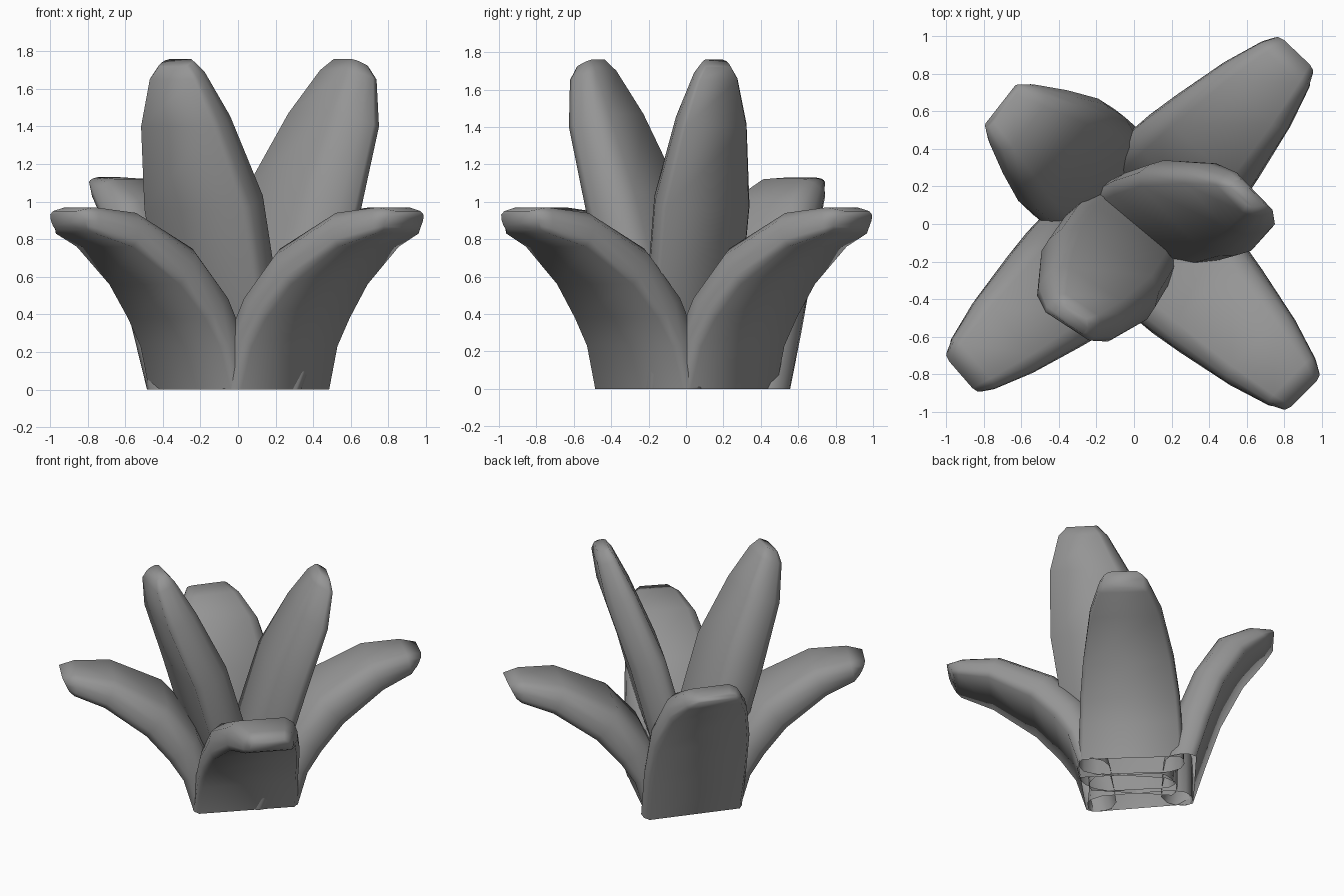
import bpy, bmesh, math
from mathutils import Vector

cube = bpy.data.objects.get("Cube")
if cube:
    bpy.data.objects.remove(cube, do_unlink=True)

# One flat grey for the whole plant
GREY = (0.3, 0.3, 0.3, 1)
grey = bpy.data.materials.new("leaf grey")
grey.use_nodes = True
grey.diffuse_color = GREY
grey.node_tree.nodes["Principled BSDF"].inputs["Base Color"].default_value = GREY

# Leaf cross-section: (across the width, from outer face 0 to inner crest 1)
SECTION = [(-.46, 0), (.46, 0), (.5, .2), (.5, .5), (.46, .8), (.34, 1),
           (-.34, 1), (-.46, .8), (-.5, .5), (-.5, .2)]

# Profiles, base to tip: outer radius, outer z, inner radius, inner z, width
SPREADING = [(.35, 0, .14, 0, .72), (.42, .23, .21, .3, .70),
             (.52, .38, .31, .51, .68), (.68, .56, .52, .75, .62),
             (.97, .76, .89, .94, .49), (1.18, .83, 1.15, .97, .35),
             (1.21, .85, 1.26, .95, .28)]
RISING = [(.42, 0, .2, 0, .70), (.51, .3, .28, .38, .71),
          (.61, .6, .41, .72, .69), (.76, .88, .58, 1.01, .56),
          (.9, 1.03, .77, 1.12, .4), (.96, 1.10, .93, 1.13, .28)]
UPRIGHT = [(.13, 0, -.1, 0, .6), (.3, .48, .03, .55, .66),
           (.44, .96, .18, 1.05, .67), (.6, 1.4, .38, 1.47, .49),
           (.65, 1.65, .51, 1.7, .3), (.64, 1.72, .56, 1.76, .19)]


def leaf(name, profile, azimuth, reach=1.0, offset=(0, 0), turn=0):
    """Loft the section along a profile leaning to the azimuth; turn rolls its width."""
    a, b = math.radians(azimuth), math.radians(azimuth + turn)
    outward = Vector((math.cos(a), math.sin(a), 0))
    across = Vector((-math.sin(b), math.cos(b), 0))
    origin = Vector((*offset, 0))
    bm = bmesh.new()
    rings = []
    for r_out, z_out, r_in, z_in, width in profile:
        outer = outward * r_out * reach + Vector((0, 0, z_out))
        inner = outward * r_in * reach + Vector((0, 0, z_in))
        rings.append([bm.verts.new(origin + outer.lerp(inner, t) + across * u * width)
                      for u, t in SECTION])
    n = len(SECTION)
    for low, high in zip(rings, rings[1:]):
        for i in range(n):
            j = (i + 1) % n
            bm.faces.new((low[i], low[j], high[j], high[i]))
    # Closed tip, open base
    bm.faces.new(rings[-1])
    bmesh.ops.recalc_face_normals(bm, faces=bm.faces)
    mesh = bpy.data.meshes.new(name)
    bm.to_mesh(mesh)
    bm.free()
    mesh.materials.append(grey)
    obj = bpy.data.objects.new(name, mesh)
    bpy.context.collection.objects.link(obj)
    bpy.ops.object.select_all(action='DESELECT')
    obj.select_set(True)
    bpy.context.view_layer.objects.active = obj
    bpy.ops.object.shade_smooth_by_angle(angle=math.radians(120))


# Outer ring of leaves
leaf("front_left_leaf", SPREADING, -45, reach=1.015)
leaf("front_right_leaf", SPREADING, 221, reach=.97)
leaf("back_left_leaf", SPREADING, 46.5)
leaf("back_right_leaf", RISING, 142, offset=(.045, .045))

# Tall inner leaves
leaf("tall_right_leaf", UPRIGHT, 237, offset=(0, 0))
leaf("tall_left_leaf", UPRIGHT, 17, offset=(.02, -.015), turn=27)
